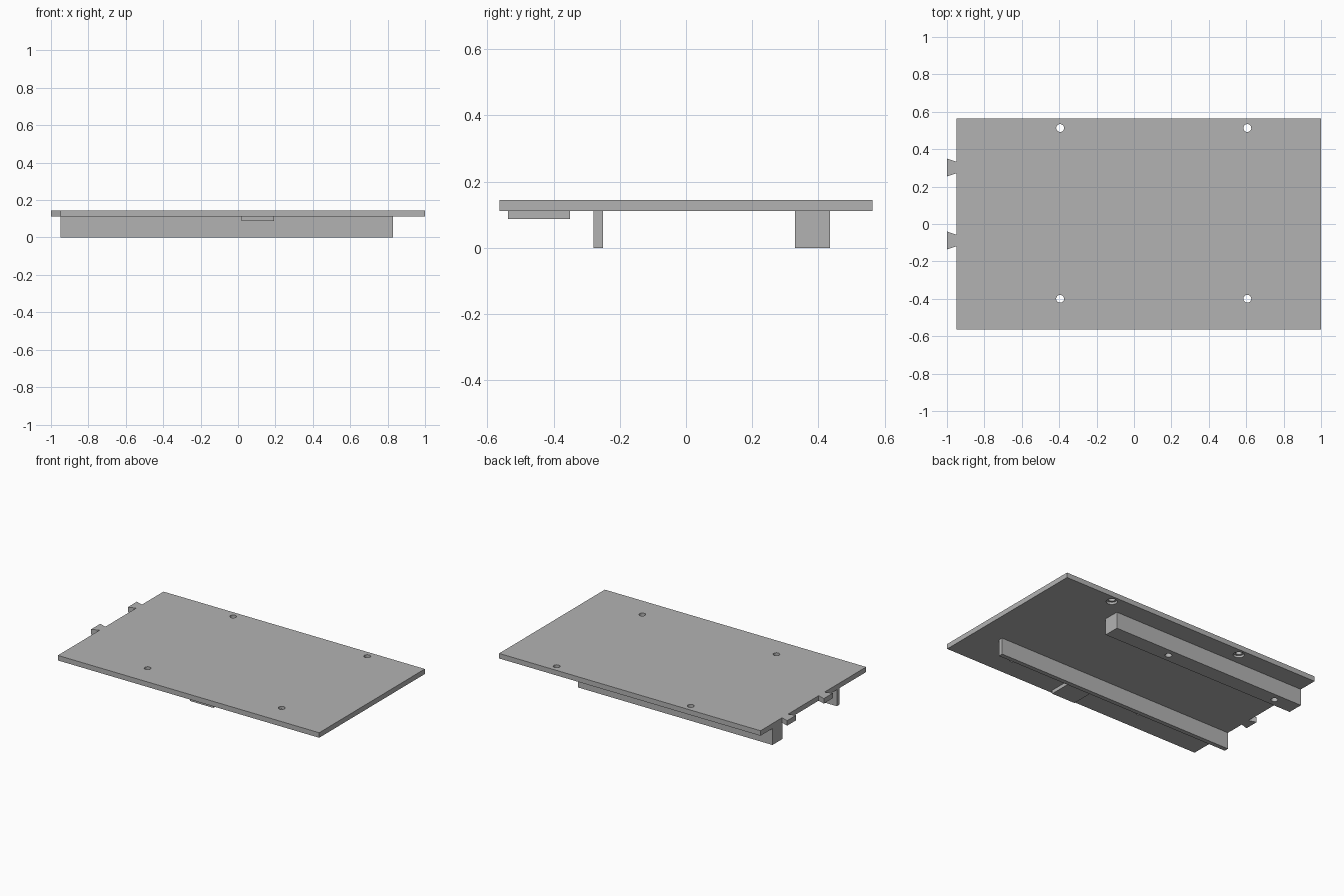
import bpy
import bmesh

if "Cube" in bpy.data.objects:
    bpy.data.objects.remove(bpy.data.objects["Cube"], do_unlink=True)

grey = bpy.data.materials.new("plain_grey")
grey.use_nodes = True
grey.diffuse_color = (0.45, 0.45, 0.45, 1)
grey.node_tree.nodes["Principled BSDF"].inputs["Base Color"].default_value = (0.45, 0.45, 0.45, 1)

LEFT, RIGHT, HALF_DEPTH = -0.95, 1.0, 0.563
UNDER, TOP = 0.111, 0.145


def prism(name, outline, z0, z1):
    """Extrude a flat outline between two heights."""
    bm = bmesh.new()
    base = bm.faces.new([bm.verts.new((x, y, z0)) for x, y in outline])
    top = bmesh.ops.extrude_face_region(bm, geom=[base])["geom"]
    bmesh.ops.translate(bm, vec=(0, 0, z1 - z0),
                        verts=[v for v in top if isinstance(v, bmesh.types.BMVert)])
    bmesh.ops.recalc_face_normals(bm, faces=bm.faces)
    mesh = bpy.data.meshes.new(name)
    bm.to_mesh(mesh)
    bm.free()
    mesh.materials.append(grey)
    obj = bpy.data.objects.new(name, mesh)
    bpy.context.collection.objects.link(obj)
    return obj


def block(name, x0, x1, y0, y1, z0, z1):
    return prism(name, [(x0, y0), (x1, y0), (x1, y1), (x0, y1)], z0, z1)


def drill(obj, x, y, radius, z0, z1):
    """Cut a round vertical hole and drop the cutter."""
    bpy.ops.mesh.primitive_cylinder_add(vertices=32, radius=radius, depth=z1 - z0,
                                        location=(x, y, (z0 + z1) / 2))
    cutter = bpy.context.object
    cutter.name = "hole_cutter"
    cutter.hide_render = True
    cutter.data.materials.append(grey)
    mod = obj.modifiers.new("hole", "BOOLEAN")
    mod.operation = "DIFFERENCE"
    mod.solver = "EXACT"
    mod.object = cutter
    bpy.context.view_layer.objects.active = obj
    bpy.ops.object.modifier_apply(modifier=mod.name)
    bpy.data.objects.remove(cutter, do_unlink=True)


# Base plate with two dovetail tabs on its end
outline = [(LEFT, -HALF_DEPTH), (RIGHT, -HALF_DEPTH), (RIGHT, HALF_DEPTH), (LEFT, HALF_DEPTH)]
for y in (0.302, -0.088):
    outline += [(LEFT, y + 0.031), (-1, y + 0.048), (-1, y - 0.048), (LEFT, y - 0.031)]
plate = prism("base_plate", outline, UNDER, TOP)

# Screw holes, widened from below
for x in (-0.395, 0.606):
    for y in (-0.4, 0.513):
        drill(plate, x, y, 0.021, UNDER - 0.05, TOP + 0.05)
        drill(plate, x, y, 0.034, UNDER - 0.05, UNDER + 0.015)

# Rails under the plate
block("front_rail", LEFT, 0.83, -0.28, -0.25, 0, UNDER)
back_rail = block("back_rail", LEFT, 0.5, 0.33, 0.435, 0, UNDER)
for x in (0.05, -0.785):
    drill(back_rail, x, 0.383, 0.021, -0.05, 0.08)

# Small pad under the front edge
block("front_pad", 0.018, 0.193, -0.538, -0.35, 0.087, UNDER)

# Smooth hole walls with sharp rims
for obj in (plate, back_rail):
    bpy.ops.object.select_all(action="DESELECT")
    obj.select_set(True)
    bpy.context.view_layer.objects.active = obj
    bpy.ops.object.shade_smooth_by_angle()
